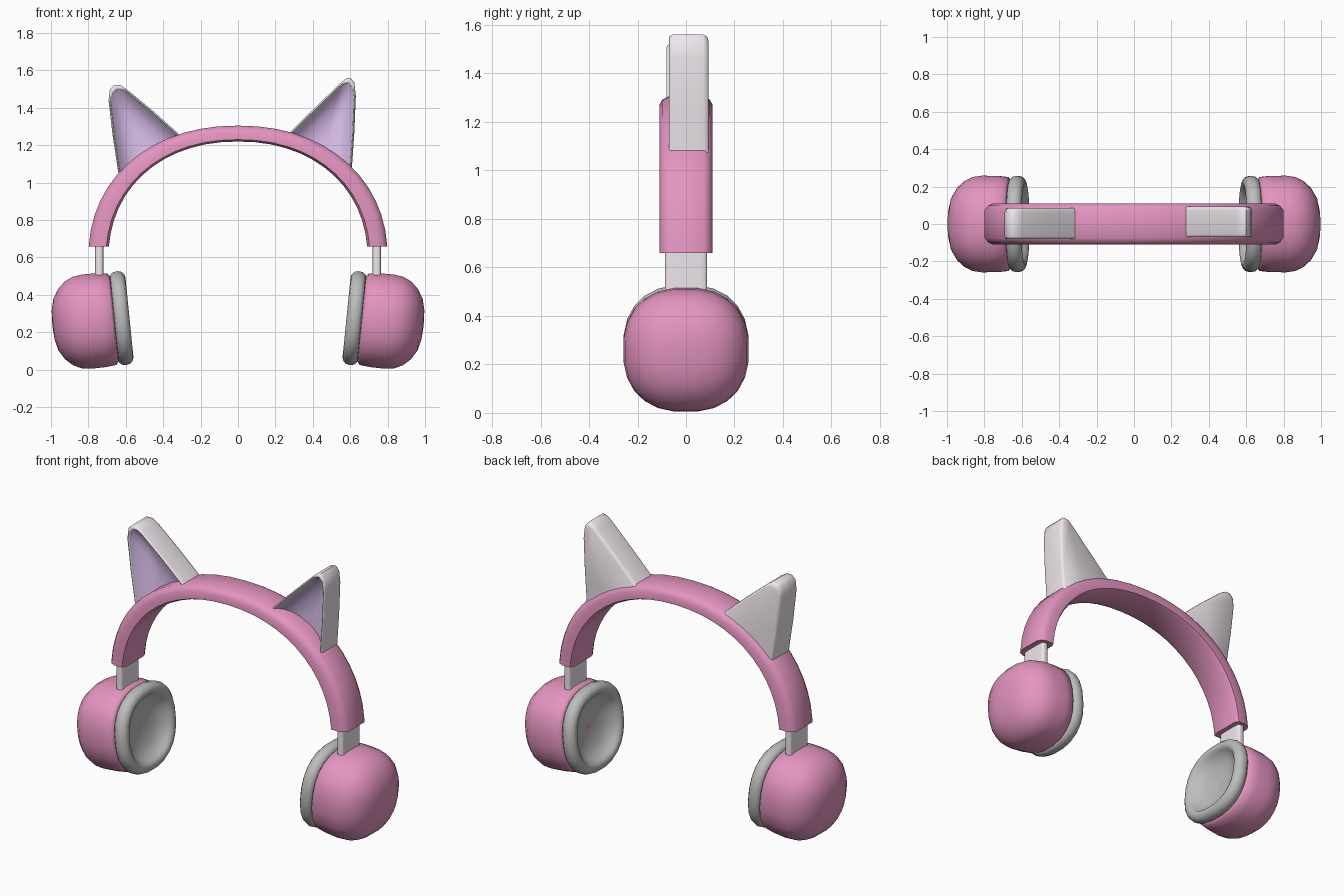
import bpy, bmesh, math
from mathutils import Vector

if "Cube" in bpy.data.objects:
    bpy.data.objects.remove(bpy.data.objects["Cube"])


def material(name, rgb):
    m = bpy.data.materials.new(name)
    m.diffuse_color = (*rgb, 1)
    m.use_nodes = True
    m.node_tree.nodes["Principled BSDF"].inputs["Base Color"].default_value = m.diffuse_color
    return m


PINK = material("pink", (0.78, 0.30, 0.53))
WHITE = material("pale_shell", (0.86, 0.79, 0.84))
LILAC = material("lilac", (0.78, 0.57, 0.93))
GREY = material("cushion_grey", (0.50, 0.51, 0.50))


def loft(name, rings, mat, cap_start=True, cap_end=True):
    """Skin a list of equal-length closed rings into one mesh object."""
    bm = bmesh.new()
    vs = [[bm.verts.new(p) for p in ring] for ring in rings]
    n = len(rings[0])
    for a, b in zip(vs, vs[1:]):
        for i in range(n):
            j = (i + 1) % n
            bm.faces.new((a[i], a[j], b[j], b[i]))
    if cap_start:
        bm.faces.new(vs[0][::-1])
    if cap_end:
        bm.faces.new(vs[-1])
    bmesh.ops.recalc_face_normals(bm, faces=bm.faces)
    me = bpy.data.meshes.new(name)
    bm.to_mesh(me)
    bm.free()
    me.materials.append(mat)
    ob = bpy.data.objects.new(name, me)
    bpy.context.collection.objects.link(ob)
    return ob


def spow(v, e):
    return math.copysign(abs(v) ** e, v)


def squircle(n, count):
    """Unit superellipse points."""
    return [(spow(math.cos(t), 2 / n), spow(math.sin(t), 2 / n))
            for t in (2 * math.pi * (i + 0.5) / count for i in range(count))]


# Headband: chamfered strip swept over a superelliptic arch
section = [(-0.075, 1), (0.075, 1), (0.098, 0.84), (0.11, 0.6), (0.11, 0.12),
           (0.085, 0.0), (-0.085, 0.0), (-0.11, 0.12), (-0.11, 0.6), (-0.098, 0.84)]
STEPS, T0, E = 26, 0.0707, 2 / 2.15
rings = []
for k in range(STEPS + 1):
    t = T0 + (math.pi - 2 * T0) * k / STEPS
    cx, cz = spow(math.cos(t), E), math.sin(t) ** E
    ring = []
    for y, s in section:
        z = 0.6 + (0.62 + 0.085 * s) * cz
        if k in (0, STEPS):
            z = 0.66
        ring.append((cx * (0.692 + 0.108 * s), y, z))
    rings.append(ring)
loft("headband", rings, PINK)

# Ear cup and cushion profiles: (distance along the tilted axis, radius)
CUP = [(0.0, 0.19), (0.002, 0.232), (0.015, 0.248), (0.07, 0.254), (0.15, 0.255),
       (0.20, 0.248), (0.245, 0.227), (0.285, 0.19), (0.315, 0.14),
       (0.33, 0.08), (0.334, 0.02)]
CUSHION = [(0.004, 0.20), (0.0, 0.235), (-0.015, 0.25), (-0.04, 0.254),
           (-0.062, 0.248), (-0.076, 0.232), (-0.08, 0.215), (-0.074, 0.198),
           (-0.06, 0.188), (-0.035, 0.165), (-0.015, 0.125), (-0.004, 0.07),
           (0.0, 0.02)]


def axial(side, profile):
    a = Vector((0.995, 0, -0.1))
    u = Vector((0.1, 0, 0.995))
    c = Vector((0.66, 0, 0.272))
    out = []
    for d, r in profile:
        ring = []
        for p, q in squircle(2.35, 24):
            v = c + a * d + u * (r * q)
            ring.append((side * v.x, r * p * 1.02, v.z))
        out.append(ring)
    return out


for side, label in ((-1, "left"), (1, "right")):
    loft(label + "_ear_cup", axial(side, CUP), PINK)
    loft(label + "_cushion", axial(side, CUSHION), GREY)
    # Slider between headband and cup
    loft(label + "_slider",
         [[(side * (0.742 + 0.023 * p), 0.087 * q, z) for p, q in squircle(5, 20)]
          for z in (0.45, 0.58, 0.72)], WHITE)


# Cat ears: rounded triangles with a recessed lilac front
def cat_ear(label, outline, pivot, front, back):
    def ring(s, y):
        return [(pivot[0] + (x - pivot[0]) * s, y, pivot[1] + (z - pivot[1]) * s)
                for x, z in outline]
    loft(label + "_cat_ear",
         [ring(0.93, back), ring(0.98, back - 0.006), ring(1.0, back - 0.022),
          ring(1.0, front + 0.014), ring(0.985, front + 0.003), ring(0.96, front),
          ring(0.935, front + 0.004), ring(0.925, front + 0.014)],
         WHITE, cap_end=False)
    loft(label + "_cat_ear_lining",
         [ring(0.925, front + 0.014), ring(0.8, front + 0.045),
          ring(0.6, front + 0.07), ring(0.3, front + 0.085)],
         LILAC, cap_start=False)


cat_ear("right",
        [(0.265, 1.257), (0.41, 1.40), (0.545, 1.53), (0.575, 1.555), (0.60, 1.56),
         (0.622, 1.535), (0.63, 1.465), (0.622, 1.27), (0.608, 1.065), (0.46, 1.165)],
        (0.45, 1.17), -0.07, 0.093)
cat_ear("left",
        [(-0.313, 1.257), (-0.46, 1.388), (-0.595, 1.50), (-0.63, 1.522),
         (-0.66, 1.522), (-0.685, 1.50), (-0.692, 1.44), (-0.67, 1.25),
         (-0.64, 1.053), (-0.49, 1.15)],
        (-0.48, 1.16), -0.08, 0.086)

# Smooth shading with sharp rims
for ob in bpy.context.collection.objects:
    ob.select_set(True)
    bpy.context.view_layer.objects.active = ob
bpy.ops.object.shade_smooth_by_angle(angle=math.radians(50))
